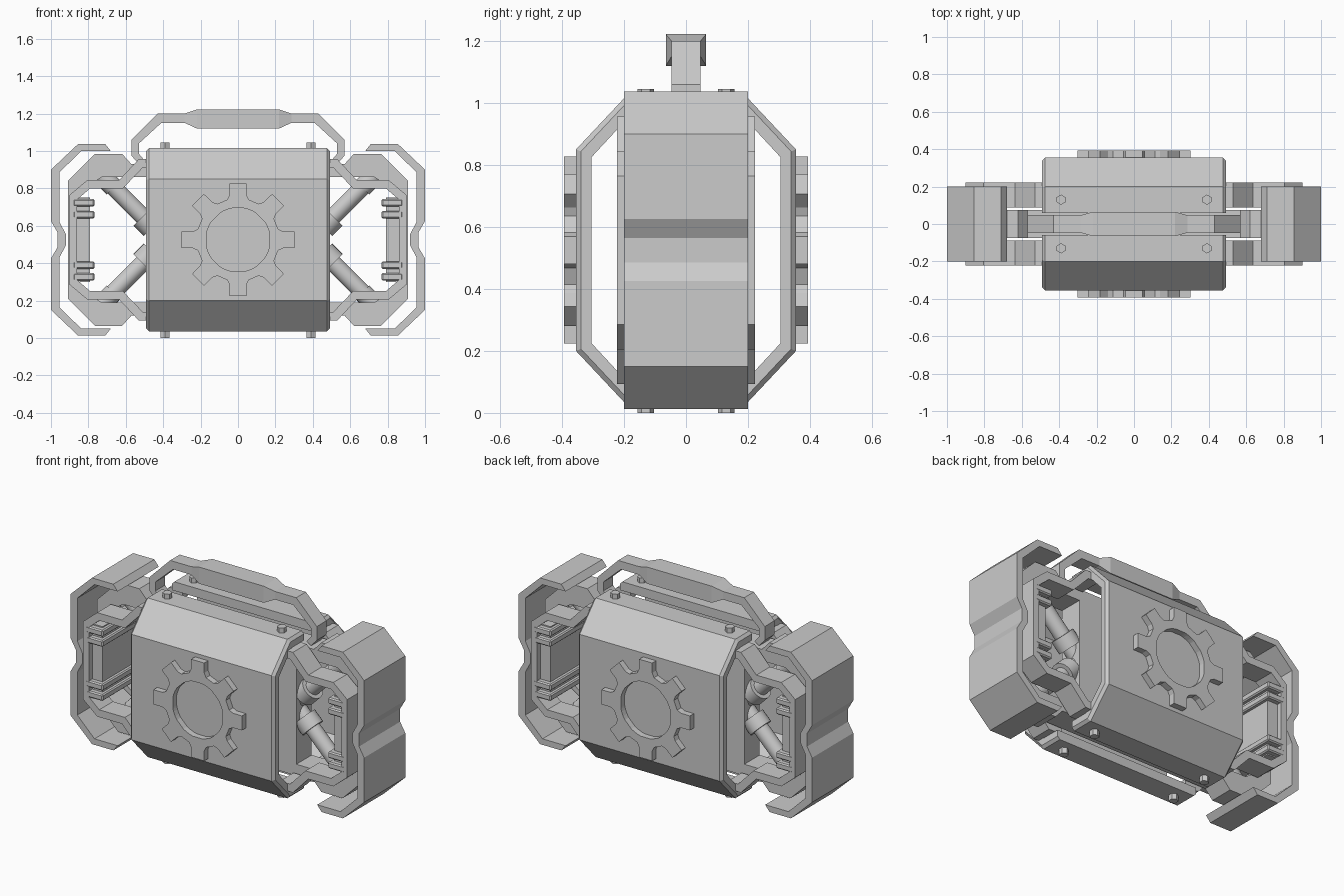
import bpy, bmesh, math
from mathutils import Vector

if "Cube" in bpy.data.objects:
    bpy.data.objects.remove(bpy.data.objects["Cube"])

MID = 0.525  # height of the symmetry plane of the case


def finish(bm, name, mirror=()):
    bmesh.ops.recalc_face_normals(bm, faces=bm.faces)
    me = bpy.data.meshes.new(name)
    bm.to_mesh(me)
    bm.free()
    ob = bpy.data.objects.new(name, me)
    bpy.context.collection.objects.link(ob)
    if mirror:
        m = ob.modifiers.new("Mirror", 'MIRROR')
        m.use_axis = ['x' in mirror, 'y' in mirror, False]
        m.use_mirror_merge = False
    return ob


def band(name, outer, inner, depth, axis='y', closed=False, mirror='', bevel=0):
    """Solid strip between two matching polylines, extruded along an axis.
    depth is one (a, b) pair or one pair per point."""
    bm = bmesh.new()
    n = len(outer)
    depths = depth if isinstance(depth, list) else [depth] * n

    def put(p, d):
        return bm.verts.new((p[0], d, p[1]) if axis == 'y' else (d, p[0], p[1]))
    rings = [[put(o, a), put(o, b), put(i, b), put(i, a)]
             for o, i, (a, b) in zip(outer, inner, depths)]
    outer_verts = {v for r in rings for v in r[:2]}
    for k in range(n if closed else n - 1):
        r, s = rings[k], rings[(k + 1) % n]
        for j in range(4):
            bm.faces.new((r[j], r[(j + 1) % 4], s[(j + 1) % 4], s[j]))
    if not closed:
        bm.faces.new(rings[0])
        bm.faces.new(rings[-1])
    if bevel:
        d = 0 if axis == 'x' else 1
        edges = [e for e in bm.edges if all(v in outer_verts for v in e.verts)
                 and abs(e.verts[0].co[d] - e.verts[1].co[d]) < 1e-5]
        edges = [e for e in edges if e not in bm.verts and len(e.link_faces) == 2]
        bmesh.ops.bevel(bm, geom=edges, offset=bevel, segments=1, affect='EDGES')
    return finish(bm, name, mirror)


def sym(pts):
    """Complete a half profile by reflecting it about the middle height."""
    return pts + [(u, 2 * MID - v) for u, v in reversed(pts)]


def box(name, x, y, z, mirror='', bevel=0):
    bm = bmesh.new()
    bmesh.ops.create_cube(bm, size=1)
    for v in bm.verts:
        v.co = [(lo + hi) / 2 + c * (hi - lo) for c, (lo, hi) in zip(v.co, (x, y, z))]
    if bevel:
        bmesh.ops.bevel(bm, geom=bm.edges[:], offset=bevel, segments=1, affect='EDGES')
    return finish(bm, name, mirror)


def rod(name, p, q, r, sides, mirror=''):
    bm = bmesh.new()
    p, q = Vector(p), Vector(q)
    bmesh.ops.create_cone(bm, cap_ends=True, segments=sides, radius1=r, radius2=r,
                          depth=(q - p).length)
    rot = (q - p).to_track_quat('Z', 'Y')
    for v in bm.verts:
        v.co = rot @ v.co + (p + q) / 2
    ob = finish(bm, name, mirror)
    if sides > 8:
        bpy.context.view_layer.objects.active = ob
        ob.select_set(True)
        bpy.ops.object.shade_smooth_by_angle(angle=math.radians(35))
        ob.select_set(False)
    return ob


# folded front and back shells with chamfered side edges
band("shell_panel",
     sym([(-0.06, 1.015), (-0.2, 1.015), (-0.355, 0.85)]),
     sym([(-0.06, 0.96), (-0.18, 0.96), (-0.305, 0.825)]),
     (-0.492, 0.492), axis='x', mirror='y', bevel=0.016)

# raised gear emblem on both shells
outer, inner = [], []
for k in range(8):
    for r, a in ((0.222, -15), (0.245, -10.6), (0.305, -8.4),
                 (0.305, 8.4), (0.245, 10.6), (0.222, 15)):
        t = math.radians(45 * k + a)
        outer.append((r * math.cos(t), MID + r * math.sin(t)))
        t = math.radians(45 * k + a * 1.2)
        inner.append((0.172 * math.cos(t), MID + 0.172 * math.sin(t)))
band("gear_relief", outer, inner, (-0.393, -0.35), closed=True, mirror='y')

# hexagonal bolts above and below
for z0, z1, tag in ((1.0, 1.045, "top"), (0.0, 0.05, "bottom")):
    rod(tag + "_bolt", (0.39, -0.13, z0), (0.39, -0.13, z1), 0.027, 6, 'xy')

# inner core between the shells
box("core", (-0.45, 0.45), (-0.075, 0.075), (0.12, 0.93))

# side bumpers with a notch in the middle
band("side_bumper",
     sym([(0.71, 1.037), (0.855, 1.037), (1.0, 0.90), (1.0, 0.625), (0.965, 0.565)]),
     sym([(0.68, 1.0), (0.838, 1.0), (0.955, 0.885), (0.955, 0.62), (0.92, 0.555)]),
     (-0.2, 0.2), mirror='x')

# thick central side ring
band("side_ring",
     sym([(0.44, 0.93), (0.57, 0.93), (0.62, 0.985), (0.765, 0.985), (0.91, 0.84)]),
     sym([(0.44, 0.86), (0.58, 0.86), (0.63, 0.86), (0.73, 0.86), (0.85, 0.78)]),
     (-0.075, 0.075), mirror='x')

# outer side frames
band("side_frame",
     sym([(0.44, 0.957), (0.53, 0.957), (0.635, 0.845), (0.805, 0.845), (0.90, 0.765)]),
     sym([(0.44, 0.91), (0.51, 0.91), (0.615, 0.80), (0.79, 0.80), (0.86, 0.74)]),
     (-0.222, -0.088), mirror='xy')

# side grip column and its clamps
box("side_grip", (0.79, 0.862), (-0.19, 0.19), (0.30, 0.75), 'x')
for z in (0.327, 0.39, 0.66, 0.723):
    box("grip_clamp", (0.767, 0.882), (-0.223, 0.223), (z - 0.02, z + 0.02), 'x', 0.007)

# diagonal struts with collars
for s, tag in ((1, "upper"), (-1, "lower")):
    def at(x):
        return (x, 0, MID + s * (x - 0.385))
    rod(tag + "_strut", at(0.40), at(0.76), 0.046, 24, 'x')
    rod(tag + "_strut_collar", at(0.455), at(0.51), 0.07, 24, 'x')
    rod(tag + "_strut_tip", at(0.665), at(0.72), 0.052, 24, 'x')

# carry handle, wider at the grip
half = [((0.53, 0.93), (0.50, 0.95), 0.047), ((0.57, 0.975), (0.53, 0.985), 0.047),
        ((0.57, 1.06), (0.53, 1.04), 0.047), ((0.43, 1.20), (0.41, 1.15), 0.047),
        ((0.285, 1.20), (0.285, 1.15), 0.047), ((0.22, 1.222), (0.22, 1.12), 0.065)]
full = half + [((-o[0], o[1]), (-i[0], i[1]), w) for o, i, w in reversed(half)]
band("carry_handle", [f[0] for f in full], [f[1] for f in full],
     [(-f[2], f[2]) for f in full])
